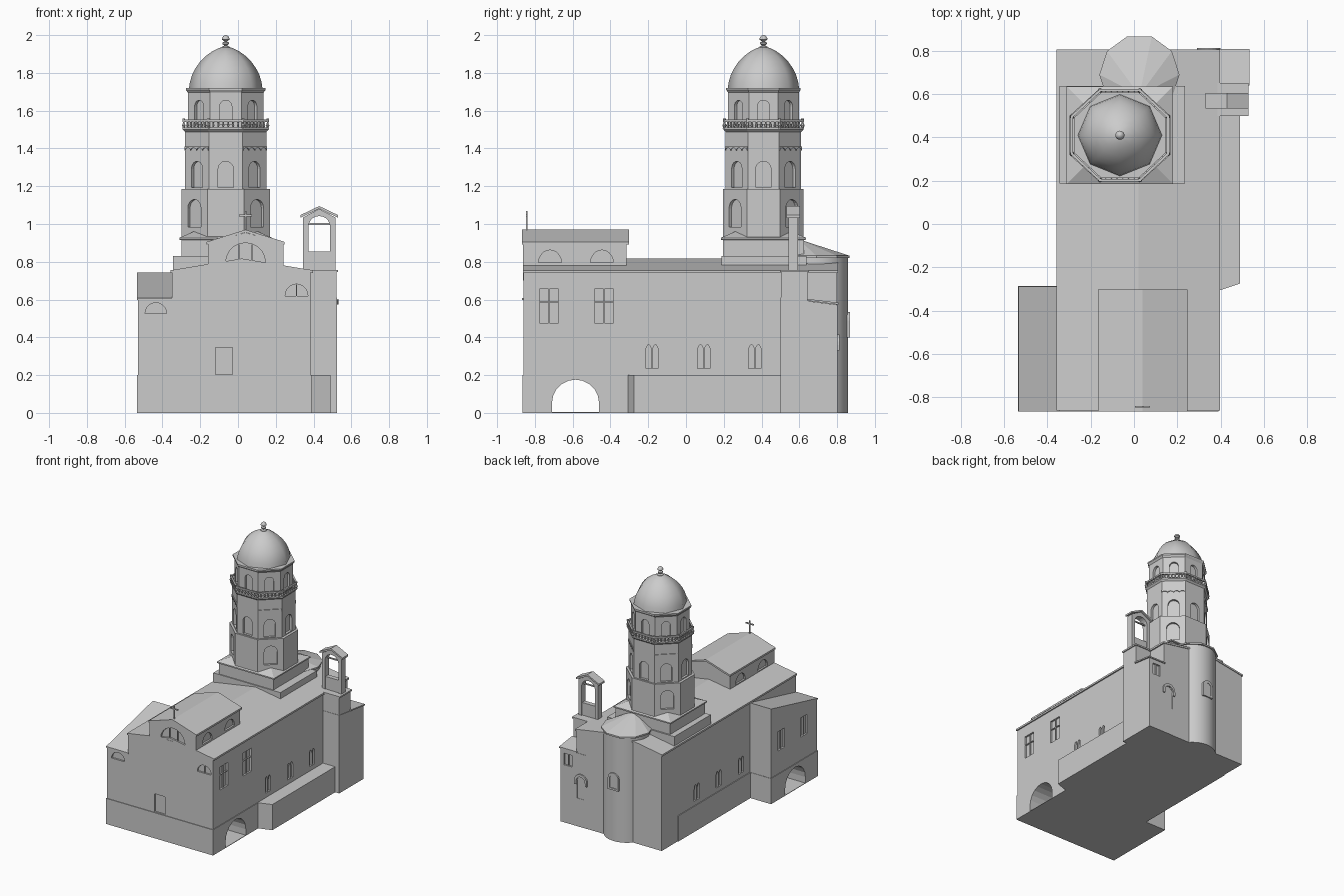
import bpy, bmesh
from math import sin, cos, pi, radians, atan2, hypot

if "Cube" in bpy.data.objects:
    bpy.data.objects.remove(bpy.data.objects["Cube"])

FRONT, RIGHT, BACK, LEFT = -pi / 2, 0, pi / 2, pi


def add_loft(bm, rings):
    # skin a stack of equal-length point rings and cap both ends
    vs = [[bm.verts.new(p) for p in r] for r in rings]
    n = len(vs[0])
    for a, b in zip(vs, vs[1:]):
        for i in range(n):
            bm.faces.new((a[i], a[(i + 1) % n], b[(i + 1) % n], b[i]))
    bm.faces.new(vs[0])
    bm.faces.new(vs[-1])


def make(name, solids, smooth=None):
    bm = bmesh.new()
    for rings in solids:
        add_loft(bm, rings)
    bmesh.ops.recalc_face_normals(bm, faces=bm.faces)
    me = bpy.data.meshes.new(name)
    bm.to_mesh(me)
    bm.free()
    ob = bpy.data.objects.new(name, me)
    bpy.context.collection.objects.link(ob)
    if smooth:
        bpy.ops.object.select_all(action='DESELECT')
        ob.select_set(True)
        bpy.context.view_layer.objects.active = ob
        bpy.ops.object.shade_smooth_by_angle(angle=radians(smooth))
    return ob


def prism(pts, ang, w0, w1, o=(0, 0)):
    # (u, z) outline on a wall facing ang, extruded along the wall normal
    c, s = cos(ang), sin(ang)
    return [[(o[0] - s * u + c * w, o[1] + c * u + s * w, z) for u, z in pts] for w in (w0, w1)]


def box(x0, x1, y0, y1, z0, z1):
    return [[(x0, y0, z), (x1, y0, z), (x1, y1, z), (x0, y1, z)] for z in (z0, z1)]


def ring(cx, cy, rx, ry, z, n=8, rot=0.5):
    return [(cx + rx * cos(2 * pi * (i + rot) / n), cy + ry * sin(2 * pi * (i + rot) / n), z) for i in range(n)]


def rect(u, z0, hw, h):
    return [(u - hw, z0), (u + hw, z0), (u + hw, z0 + h), (u - hw, z0 + h)]


def arch(u, z0, hw, h, rise=None, n=10):
    rise = hw if rise is None else rise
    arc = [(u + hw * cos(pi * i / n), z0 + h - rise + rise * sin(pi * i / n)) for i in range(n + 1)]
    return arc if abs(h - rise) < 1e-6 else [(u - hw, z0), (u + hw, z0)] + arc


def chevron(cx, half, eave, ridge, t, ang, w0, w1):
    return prism([(cx - half, eave - t), (cx, ridge - t), (cx + half, eave - t),
                  (cx + half, eave), (cx, ridge), (cx - half, eave)], ang, w0, w1)


def cut(ob, solids):
    c = make("cutter", solids)
    c.hide_render = True
    m = ob.modifiers.new("openings", 'BOOLEAN')
    m.operation, m.solver, m.object = 'DIFFERENCE', 'EXACT', c
    bpy.context.view_layer.objects.active = ob
    bpy.ops.object.modifier_apply(modifier=m.name)
    bpy.data.objects.remove(c)


def recess(pts, ang, face, depth=0.014, o=(0, 0)):
    return prism(pts, ang, face - depth, face + 0.03, o)


bars = []


def bar(ang, u, z0, h, face, hw=0.003):
    bars.append(prism(rect(u, z0, hw, h), ang, face - 0.016, face - 0.004))


tunnel = prism(arch(-0.585, 0.004, 0.125, 0.172), RIGHT, -0.7, 0.7)

# Main nave
nave = make("nave", [prism([(-0.35, 0), (0.385, 0), (0.385, 0.745), (0.02, 0.808), (-0.35, 0.745)], FRONT, -0.8, 0.86)])
holes = [tunnel, recess(rect(-0.075, 0.203, 0.045, 0.142), FRONT, 0.86),
         recess(arch(0.31, 0.62, 0.06, 0.062, 0.062), FRONT, 0.86)]
bar(FRONT, 0.31, 0.62, 0.06, 0.86)
for y in (-0.725, -0.435):
    holes.append(recess(rect(y, 0.475, 0.05, 0.18), RIGHT, 0.385))
    bar(RIGHT, y, 0.475, 0.18, 0.385)
    bars.append(prism(rect(y, 0.585, 0.05, 0.006), RIGHT, 0.369, 0.381))
for y in (-0.18, 0.095, 0.365):
    for d in (-0.018, 0.018):
        holes.append(recess(arch(y + d, 0.235, 0.015, 0.125, 0.035), RIGHT, 0.385))
        holes.append(recess(arch(-y + d, 0.235, 0.015, 0.125, 0.035), LEFT, 0.35))
cut(nave, holes)
make("nave_roof", [chevron(0.02, 0.377, 0.755, 0.817, 0.014, FRONT, -0.805, 0.862)])

# Left front wing with a roof rising to the back
wing = make("left_wing", [prism([(0.86, 0), (0.86, 0.6), (0.29, 0.735), (0.29, 0)], LEFT, 0.34, 0.53)])
holes = [tunnel, recess(arch(-0.435, 0.525, 0.057, 0.058, 0.058), FRONT, 0.86)]
for y in (-0.42, -0.7):
    holes.append(recess(rect(-y, 0.38, 0.04, 0.15), LEFT, 0.53))
    bar(LEFT, -y, 0.38, 0.15, 0.53)
cut(wing, holes)
make("left_wing_roof", [prism([(0.867, 0.597), (0.867, 0.607), (0.288, 0.743), (0.288, 0.733)], LEFT, 0.345, 0.534)])

# Plinth and side ledge
plinth = make("plinth", [box(-0.535, 0.39, -0.865, -0.287, 0, 0.2)])
cut(plinth, [tunnel])
make("left_plinth", [box(-0.356, -0.3, -0.3, 0.6, 0, 0.2)])
make("right_ledge", [[[(0.37, -0.315, z), (0.49, -0.275, z), (0.49, 0.51, z), (0.37, 0.51, z)] for z in (0, 0.2)]])

# Raised front gable block
gx = 0.04
gable = make("front_gable", [prism([(gx - 0.2, 0.7), (gx + 0.2, 0.7), (gx + 0.2, 0.895), (gx, 0.955), (gx - 0.2, 0.895)],
                                   FRONT, 0.315, 0.862)])
holes = [recess(arch(gx, 0.797, 0.105, 0.103, 0.103), FRONT, 0.862)]
bar(FRONT, gx - 0.035, 0.797, 0.095, 0.862)
bar(FRONT, gx + 0.035, 0.797, 0.095, 0.862)
for y in (-0.72, -0.445):
    holes += [recess(arch(y, 0.795, 0.06, 0.067, 0.067), RIGHT, gx + 0.2),
              recess(arch(-y, 0.795, 0.06, 0.067, 0.067), LEFT, 0.2 - gx)]
cut(gable, holes)
make("front_gable_roof", [chevron(gx, 0.207, 0.905, 0.97, 0.014, FRONT, 0.303, 0.867)])
make("gable_cross", [box(gx - 0.004, gx + 0.004, -0.848, -0.84, 0.95, 1.07),
                     box(gx - 0.035, gx + 0.035, -0.848, -0.84, 1.04, 1.049)])

# Rear right annex with belfry block
annex = make("rear_annex", [prism([(0.5, 0), (0.802, 0), (0.802, 0.572), (0.5, 0.61)], RIGHT, 0.3, 0.525)])
cut(annex, [recess(rect(-0.46, 0.45, 0.035, 0.09), BACK, 0.802), recess(arch(-0.345, 0.22, 0.035, 0.17), BACK, 0.802)])
bar(BACK, -0.46, 0.45, 0.09, 0.802)
bar(BACK, -0.345, 0.22, 0.16, 0.802)
make("rear_annex_roof", [prism([(0.64, 0.594), (0.808, 0.573), (0.808, 0.583), (0.64, 0.604)], RIGHT, 0.38, 0.533)])
hood = make("rear_window_hood", [prism(arch(-0.345, 0.33, 0.055, 0.085), BACK, 0.79, 0.812)])
cut(hood, [prism(arch(-0.345, 0.2, 0.038, 0.195), BACK, 0.7, 0.9)])
make("belfry_block", [box(0.37, 0.522, 0.503, 0.645, 0.5, 0.75), box(0.365, 0.53, 0.498, 0.652, 0.745, 0.757)])
bx = 0.43
make("belfry_arch", [prism([(bx - 0.085, 0.75), (bx - 0.085, 1.035), (bx, 1.08), (bx + 0.085, 1.035), (bx + 0.085, 0.75),
                            (bx + 0.058, 0.75)] + arch(bx, 0.9, 0.058, 0.142)[2:] + [(bx - 0.058, 0.75)],
                           FRONT, -0.593, -0.543)])
make("belfry_roof", [chevron(bx, 0.1, 1.047, 1.095, 0.014, FRONT, -0.604, -0.533)])
make("belfry_wall_and_bar", [box(bx - 0.06, bx + 0.06, 0.55, 0.585, 0.75, 0.855),
                             box(bx - 0.06, bx + 0.06, 0.563, 0.573, 0.995, 1.004)])

# Apse
ax, ay = 0.025, 0.69
make("apse_wall", [[ring(ax, ay, 0.168, 0.168, z, 32) for z in (0, 0.83)]], 30)
make("apse_roof", [[ring(ax, ay, 0.185, 0.185, 0.82, 10, 0), ring(ax, ay, 0.185, 0.185, 0.832, 10, 0),
                    ring(ax, 0.6, 0.01, 0.01, 0.915, 10, 0)]])
frame = make("apse_window", [prism(arch(-ax, 0.4, 0.045, 0.135), BACK, 0.82, 0.867)])
cut(frame, [prism(arch(-ax, 0.415, 0.03, 0.1), BACK, 0.861, 0.9)])

# Tower base blocks
tx, ty = -0.065, 0.41
make("tower_lower_step", [box(-0.345, 0.235, 0.187, 0.637, 0.6, 0.83)])


def square(hx, hy, z):
    return [(tx - hx, ty - hy, z), (tx + hx, ty - hy, z), (tx + hx, ty + hy, z), (tx - hx, ty + hy, z)]


make("tower_base", [[square(0.235, 0.215, 0.7), square(0.235, 0.215, 0.915), square(0.246, 0.226, 0.917),
                     square(0.246, 0.226, 0.927), square(0.17, 0.15, 0.96)]])


# Octagonal tower stages
def octagon(rx, ry, z):
    k = 1 / cos(pi / 8)
    return ring(tx, ty, rx * k, ry * k, z)


def sides(rx, ry):
    # index, midpoint, facing angle and half length of each octagon side
    p = octagon(rx, ry, 0)
    for i in range(8):
        a, b = p[i], p[(i + 1) % 8]
        dx, dy = b[0] - a[0], b[1] - a[1]
        yield i, ((a[0] + b[0]) / 2, (a[1] + b[1]) / 2), atan2(-dx, dy), hypot(dx, dy) / 2


def stage(name, rx, ry, z0, z1, wz, hw, h, pick):
    ob = make(name, [[octagon(rx, ry, z0), octagon(rx, ry, z1)]])
    cut(ob, [recess(arch(0, wz, hw, h), a, 0, 0.018, o) for i, o, a, l in sides(rx, ry) if i in pick])


stage("tower_lower_stage", 0.235, 0.213, 0.75, 1.185, 0.985, 0.047, 0.145, (0, 2, 4, 6))
stage("tower_middle_stage", 0.215, 0.2, 1.18, 1.5, 1.192, 0.04, 0.14, range(8))
stage("tower_drum", 0.2, 0.187, 1.49, 1.71, 1.53, 0.032, 0.125, range(8))

# Scalloped corbels on the diagonal sides
corbels = []
for i, o, a, l in sides(0.215, 0.2):
    if i % 2 == 0:
        for k in range(4):
            u, r = (k - 1.5) * l / 2, l / 4
            arc = [(u + r * cos(pi * j / 6), 1.388 + r * 0.7 * sin(pi * j / 6)) for j in range(7)]
            corbels.append(prism(arc + [(u - r, 1.41), (u + r, 1.41)], a, -0.005, 0.006, o))
make("scalloped_corbels", corbels)

# Balcony with balustrade
make("balcony_floor", [[octagon(0.213, 0.198, 1.485), octagon(0.228, 0.212, 1.5), octagon(0.228, 0.212, 1.51)]])
rails, balusters = [], []
for i, o, a, l in sides(0.222, 0.207):
    rails.append(prism(rect(0, 1.54, l + 0.003, 0.012), a, -0.006, 0.006, o))
    for k in range(7):
        u = (k / 7 - 0.5) * 2 * l
        x, y = o[0] - sin(a) * u, o[1] + cos(a) * u
        f = 1.6 if k == 0 else 1
        balusters.append([ring(x, y, r * f, r * f, z, 6) for r, z in
                          ((0.006, 1.505), (0.004, 1.512), (0.007, 1.522), (0.003, 1.535), (0.005, 1.54 + 0.018 * (k == 0)))])
make("balcony_rail", rails)
make("balusters", balusters)

# Dome and finial
make("drum_cornice", [[octagon(0.2, 0.187, 1.695), octagon(0.211, 0.197, 1.71), octagon(0.211, 0.197, 1.72)]])
profile = ((0.195, 1.715), (0.19, 1.75), (0.178, 1.79), (0.16, 1.825), (0.135, 1.86), (0.105, 1.89),
           (0.07, 1.915), (0.035, 1.932), (0.008, 1.938))
make("dome", [[ring(tx, ty, r, r * 0.97, z, 8, 0) for r, z in profile]], 60)
profile = ((0.022, 1.925), (0.022, 1.938), (0.008, 1.945), (0.018, 1.953), (0.018, 1.96), (0.007, 1.967),
           (0.021, 1.976), (0.021, 1.983), (0.014, 1.994), (0.004, 2.0))
make("finial", [[ring(tx, ty, r, r, z, 14) for r, z in profile]], 50)

make("window_bars", bars)
